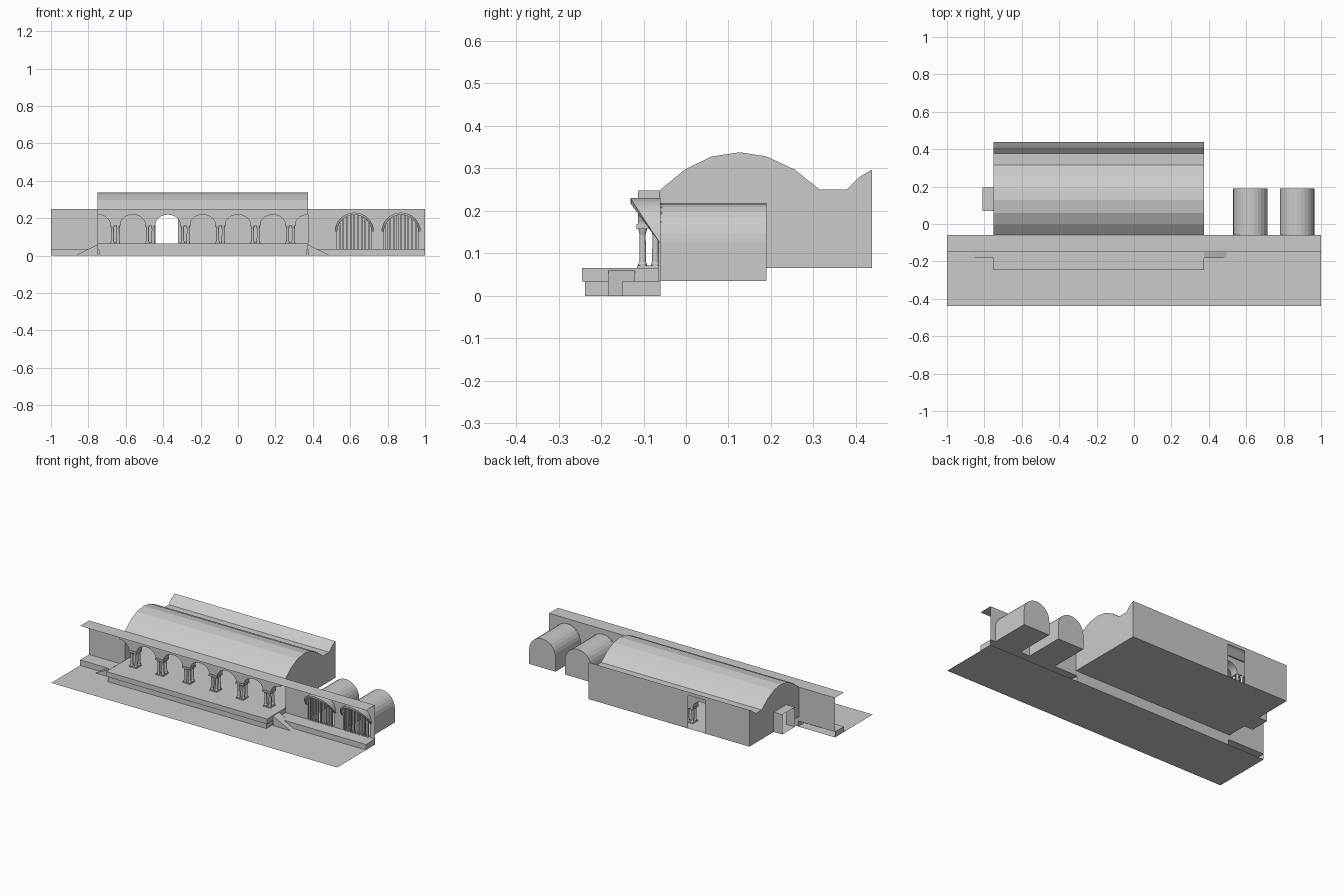
import bpy, bmesh
from math import sin, cos, pi

if "Cube" in bpy.data.objects:
    bpy.data.objects.remove(bpy.data.objects["Cube"])


def mesh(name, verts, faces):
    me = bpy.data.meshes.new(name)
    me.from_pydata(verts, [], faces)
    bm = bmesh.new()
    bm.from_mesh(me)
    bmesh.ops.recalc_face_normals(bm, faces=bm.faces)
    bm.to_mesh(me)
    bm.free()
    ob = bpy.data.objects.new(name, me)
    bpy.context.collection.objects.link(ob)
    return ob


def sweep(name, pts, a, b, axis='X', closed=True, caps=(True, True)):
    """Extrude a profile: (y,z) points along X, or (x,z) points along Y."""
    put = (lambda p, t: (t, p[0], p[1])) if axis == 'X' else (lambda p, t: (p[0], t, p[1]))
    n = len(pts)
    verts = [put(p, a) for p in pts] + [put(p, b) for p in pts]
    faces = [(i, (i + 1) % n, n + (i + 1) % n, n + i) for i in range(n if closed else n - 1)]
    if closed and caps[0]:
        faces.append(tuple(range(n)))
    if closed and caps[1]:
        faces.append(tuple(range(n, 2 * n)))
    return mesh(name, verts, faces)


def flat(name, pts, t, axis='X'):
    put = (lambda p: (t, p[0], p[1])) if axis == 'X' else (lambda p: (p[0], t, p[1]))
    return mesh(name, [put(p) for p in pts], [tuple(range(len(pts)))])


def box(name, x0, x1, y0, y1, z0, z1):
    return sweep(name, [(y0, z0), (y1, z0), (y1, z1), (y0, z1)], x0, x1)


def arc(cx, cz, rx, rz, a0, a1, n):
    return [(cx + rx * cos(a0 + (a1 - a0) * i / n), cz + rz * sin(a0 + (a1 - a0) * i / n))
            for i in range(n + 1)]


def column(name, x, y, rings, n=12):
    verts = [(x + r * cos(2 * pi * i / n), y + r * sin(2 * pi * i / n), z)
             for r, z in rings for i in range(n)]
    faces = [(k * n + i, k * n + (i + 1) % n, (k + 1) * n + (i + 1) % n, (k + 1) * n + i)
             for k in range(len(rings) - 1) for i in range(n)]
    return mesh(name, verts, faces)


L, R = -0.75, 0.374        # hall ends
WALL = -0.06               # facade plane
FLOOR, TOP = 0.065, 0.25
WINDOWS = (0.622, 0.872)
SPRING, RAD = 0.126, 0.092

# Ground, low step
sweep("ground_and_step", [(-0.438, 0), (-0.149, 0), (-0.149, 0.035), (WALL, 0.035)],
      -1, 1, closed=False)
sweep("ground_under_step", [(-0.149, 0), (WALL, 0)], -1, 1, closed=False)
for x in (-1, 1):
    flat("step_end", [(-0.149, 0), (WALL, 0), (WALL, 0.035), (-0.149, 0.035)], x)

# Overhanging eave
sweep("eave", [(-0.149, TOP), (WALL, TOP)], -1, 1, closed=False)

# Facade walls beside the arcade, right one with arched window openings
flat("left_wall", [(-1, 0.035), (L, 0.035), (L, TOP), (-1, TOP)], WALL, 'Y')
outline = [(R, TOP), (R, 0.035)]
for cx in WINDOWS:
    outline += [(cx - RAD, 0.035)] + arc(cx, SPRING, RAD, RAD, pi, 0, 14) + [(cx + RAD, 0.035)]
flat("right_wall", outline + [(1, 0.035), (1, TOP)], WALL, 'Y')

# Platform and side ramps
box("platform_base", L + 0.008, R - 0.008, -0.238, WALL, 0, 0.033)
box("platform_top", L, R, -0.245, WALL, 0.033, FLOOR)
for x0, x1 in ((L, L - 0.12), (R, R + 0.12)):
    sweep("ramp", [(x0, 0), (x1, 0), (x0, 0.06)], -0.183, -0.12, 'Y')

# Hall: floor, vaulted roof, end walls, back wall with opening
roof = [(WALL, TOP), (-0.003, 0.297), (0.06, 0.328), (0.127, 0.338), (0.19, 0.328),
        (0.256, 0.297), (0.315, TOP), (0.378, TOP), (0.41, 0.281), (0.438, 0.297)]
BACK = 0.438
sweep("hall_floor", [(WALL, FLOOR), (BACK, FLOOR)], L, R, closed=False)
sweep("vault_roof", roof, L, R, closed=False)
flat("right_end_wall", roof + [(BACK, FLOOR), (WALL, FLOOR)], R)
D0, D1, DZ = 0.07, 0.195, 0.19
flat("left_end_wall", roof + [(BACK, FLOOR), (D1, FLOOR), (D1, DZ), (D0, DZ),
                              (D0, FLOOR), (WALL, FLOOR)], L)
flat("back_wall", [(L, FLOOR), (-0.44, FLOOR), (-0.44, 0.275), (-0.32, 0.275), (-0.32, FLOOR),
                   (R, FLOOR), (R, 0.297), (L, 0.297)], BACK, 'Y')

# Side passage, open at its outer end
sweep("side_passage", [(D0, FLOOR), (D1, FLOOR), (D1, DZ), (D0, DZ)], L - 0.06, L,
      caps=(False, False))

# Two arcades: clustered columns carrying arches
BAY = (R - L) / 6
PH = 0.026
SZ = 0.163
for yc in (-0.087, 0.347):
    for k in range(6):
        x = L + BAY * (k + 0.5)
        rx = BAY / 2 - PH
        left = arc(x - BAY / 2, SZ, rx, 0.056, pi / 2, 0, 8)
        right = arc(x + BAY / 2, SZ, rx, 0.056, pi, pi / 2, 8)
        sweep("arcade_arch", left + right + [(x + BAY / 2, TOP - 0.002), (x - BAY / 2, TOP - 0.002)],
              yc - 0.026, yc + 0.026, 'Y')
        box("pier_base", x - PH, x + PH, yc - 0.028, yc + 0.024, FLOOR, FLOOR + 0.006)
        box("pier_cap", x - PH - 0.003, x + PH + 0.003, yc - 0.03, yc + 0.026, SZ - 0.006, SZ + 0.006)
        for sx in (-1, 1):
            for sy in (-1, 1):
                column("column", x + sx * 0.015, yc + sy * 0.015,
                       [(0.0105, 0.071), (0.0105, 0.075), (0.008, 0.079), (0.007, 0.143),
                        (0.0105, 0.157)])

# Arched windows: barrel recess, sloped hood, bars
for cx in WINDOWS:
    barrel = [(cx - RAD, 0.035)] + arc(cx, SPRING, RAD, RAD, pi, 0, 14) + [(cx + RAD, 0.035)]
    sweep("window_barrel", barrel, WALL, 0.19, 'Y', caps=(False, True))
    n = 16
    inner = arc(cx, SPRING, RAD, RAD, pi, 0, n)
    outer = arc(cx, SPRING, 0.105, 0.104, pi, 0, n)
    verts, faces = [], []
    for (ix, iz), (ox, oz) in zip(inner, outer):
        front = WALL - 0.003 - 0.068 * (iz - SPRING) / RAD
        verts += [(ix, WALL, iz), (ox, WALL, oz), (ox, front, oz), (ix, front, iz)]
    for i in range(n):
        for j in range(4):
            faces.append((4 * i + j, 4 * i + (j + 1) % 4, 4 * i + 4 + (j + 1) % 4, 4 * i + 4 + j))
    faces += [(0, 1, 2, 3), tuple(range(4 * n, 4 * n + 4))]
    mesh("window_hood", verts, faces)
    for i in range(9):
        dx = (i - 4) * 0.0195
        top = SPRING + (RAD ** 2 - dx ** 2) ** 0.5
        box("window_bar", cx + dx - 0.0045, cx + dx + 0.0045, WALL - 0.005, WALL + 0.004, 0.035, top)
